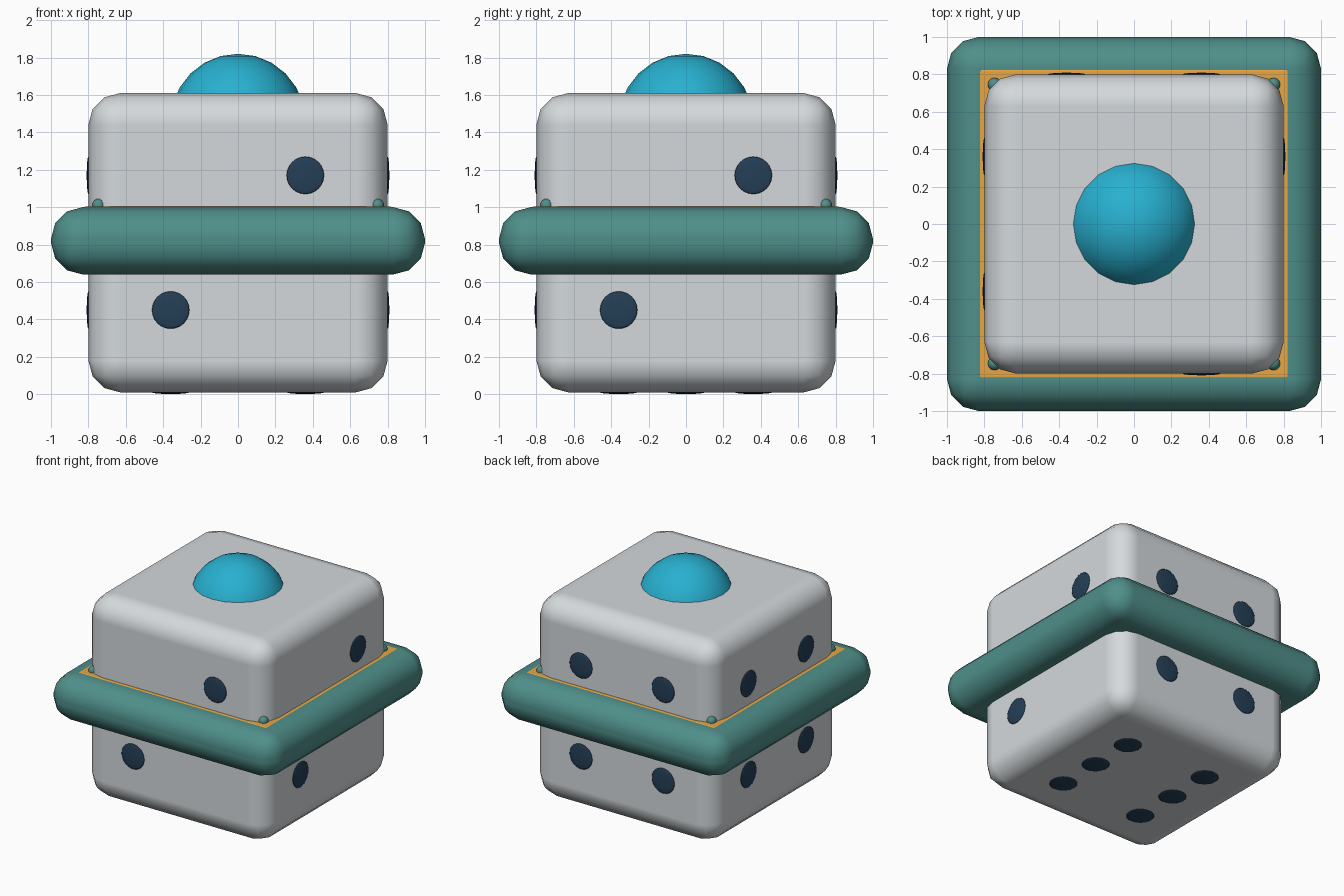
import bpy
import math
from mathutils import Vector

cube = bpy.data.objects.get("Cube")
if cube:
    bpy.data.objects.remove(cube, do_unlink=True)


def material(name, rgb):
    # sRGB 0-255 to linear
    lin = [((c / 255 + 0.055) / 1.055) ** 2.4 for c in rgb] + [1.0]
    mat = bpy.data.materials.new(name)
    mat.use_nodes = True
    mat.diffuse_color = lin
    mat.node_tree.nodes["Principled BSDF"].inputs["Base Color"].default_value = lin
    return mat


white = material("pale grey", (212, 217, 220))
teal = material("muted teal", (79, 143, 138))
gold = material("warm gold", (232, 167, 68))
cyan = material("bright cyan", (40, 176, 208))
navy = material("dark navy", (36, 63, 86))


def rounded_box(name, size, z, bevel, segments, mat):
    bpy.ops.mesh.primitive_cube_add(size=1, location=(0, 0, z))
    ob = bpy.context.object
    ob.name = name
    ob.scale = size
    bpy.ops.object.transform_apply(location=False, rotation=False, scale=True)
    ob.data.materials.append(mat)
    bpy.ops.object.shade_smooth()
    mod = ob.modifiers.new("rounding", 'BEVEL')
    mod.width = bevel
    mod.segments = segments
    mod.harden_normals = True
    return ob


def ball(name, location, scale, segments, rings, mat):
    bpy.ops.mesh.primitive_uv_sphere_add(segments=segments, ring_count=rings, radius=1, location=location)
    ob = bpy.context.object
    ob.name = name
    ob.scale = scale
    bpy.ops.object.transform_apply(location=False, rotation=False, scale=True)
    ob.data.materials.append(mat)
    bpy.ops.object.shade_smooth()
    return ob


# Body, collar and trim
HALF, MID = 0.8, 0.81
rounded_box("body", (1.6, 1.6, 1.6), MID, 0.17, 3, white)
rounded_box("collar", (2, 2, 0.36), 0.82, 0.17, 3, teal)
rounded_box("collar_trim", (1.66, 1.66, 0.06), 0.973, 0.015, 2, gold)

# Large dome on top
ball("top_dome", (0, 0, 1.46), (0.36, 0.36, 0.36), 20, 12, cyan)

# Corner studs on the trim
for sx in (-1, 1):
    for sy in (-1, 1):
        ball("corner_stud", (sx * 0.745, sy * 0.745, 1.008), (0.037, 0.037, 0.037), 12, 8, teal)

# Spots: face normal, horizontal axis, vertical axis, grid positions
D = 0.36
two = [(D, D), (-D, -D)]
four = [(a, b) for a in (-D, D) for b in (-D, D)]
six = [(a, b) for a in (-D, D) for b in (-D, 0, D)]
X, Y, Z = Vector((1, 0, 0)), Vector((0, 1, 0)), Vector((0, 0, 1))
faces = {
    "front": (-Y, X, Z, two),
    "right": (X, Y, Z, two),
    "back": (Y, X, Z, four),
    "left": (-X, Y, Z, four),
    "bottom": (-Z, X, Y, six),
}
for side, (normal, u, v, spots) in faces.items():
    for a, b in spots:
        centre = Z * MID + normal * HALF + u * a + v * b
        scale = [0.009 if abs(n) > 0.5 else 0.1 for n in normal]
        spot = ball(side + "_spot", (0, 0, 0), (0.1, 0.1, 0.009), 24, 10, navy)
        spot.rotation_euler = normal.to_track_quat('Z', 'Y').to_euler()
        spot.location = centre
